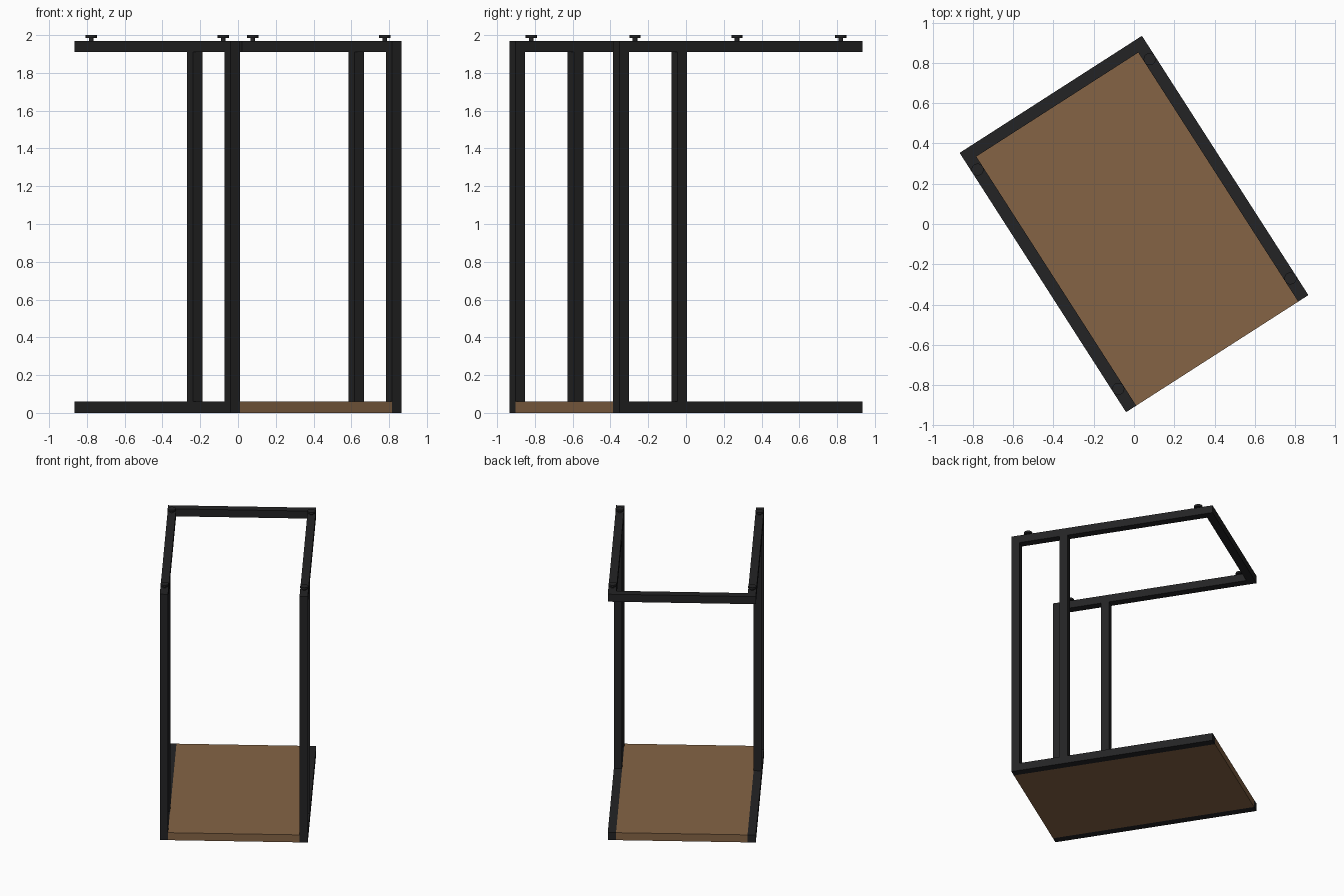
import bpy, math
from mathutils import Matrix

if "Cube" in bpy.data.objects:
    bpy.data.objects.remove(bpy.data.objects["Cube"])

A, B, W = 0.538, 0.765, 0.06      # half width, half length, beam size
TOP = 1.97
ROT = Matrix.Rotation(math.radians(32.7), 4, 'Z')


def material(name, rgb):
    m = bpy.data.materials.new(name)
    m.diffuse_color = (*rgb, 1)
    m.use_nodes = True
    m.node_tree.nodes["Principled BSDF"].inputs["Base Color"].default_value = m.diffuse_color
    return m


black = material("black_metal", (0.017, 0.017, 0.018))
brown = material("brown_wood", (0.235, 0.127, 0.059))


def place(ob, name, mat):
    ob.name = name
    ob.data.materials.append(mat)
    ob.data.transform(ROT @ ob.matrix_world)
    ob.matrix_world = Matrix.Identity(4)


def box(name, center, size, mat):
    bpy.ops.mesh.primitive_cube_add(size=1)
    ob = bpy.context.object
    ob.matrix_world = Matrix.Translation(center) @ Matrix.Diagonal((*size, 1))
    place(ob, name, mat)


def disc(name, center, radius, depth):
    bpy.ops.mesh.primitive_cylinder_add(vertices=24, radius=radius, depth=depth)
    ob = bpy.context.object
    bpy.ops.object.shade_smooth_by_angle()
    ob.matrix_world = Matrix.Translation(center)
    place(ob, name, black)


# Floor panel between the lower side beams
box("floor_panel", (0, 0, W / 2), (2 * (A - W), 2 * B, W), brown)

# Side frames
for side, s in (("left", -1), ("right", 1)):
    u = s * (A - W / 2)
    box(side + "_lower_beam", (u, 0, W / 2), (W, 2 * B, W), black)
    box(side + "_upper_beam", (u, 0, TOP - W / 2), (W, 2 * B, W), black)
    for part, v in (("front", -B + W / 2), ("middle", -B + W / 2 + 0.366)):
        box(f"{side}_{part}_post", (u, v, TOP / 2), (W, W, TOP - 2 * W), black)
    # Knobs on top of the beams
    for part, v in (("front", -0.647), ("back", 0.647)):
        disc(f"{side}_{part}_knob_stem", (u, v, TOP + 0.009), 0.012, 0.018)
        disc(f"{side}_{part}_knob_cap", (u, v, 1.9925), 0.03, 0.015)

# Upper back beam
box("back_upper_beam", (0, B - W / 2, TOP - W / 2), (2 * (A - W), W, W), black)
